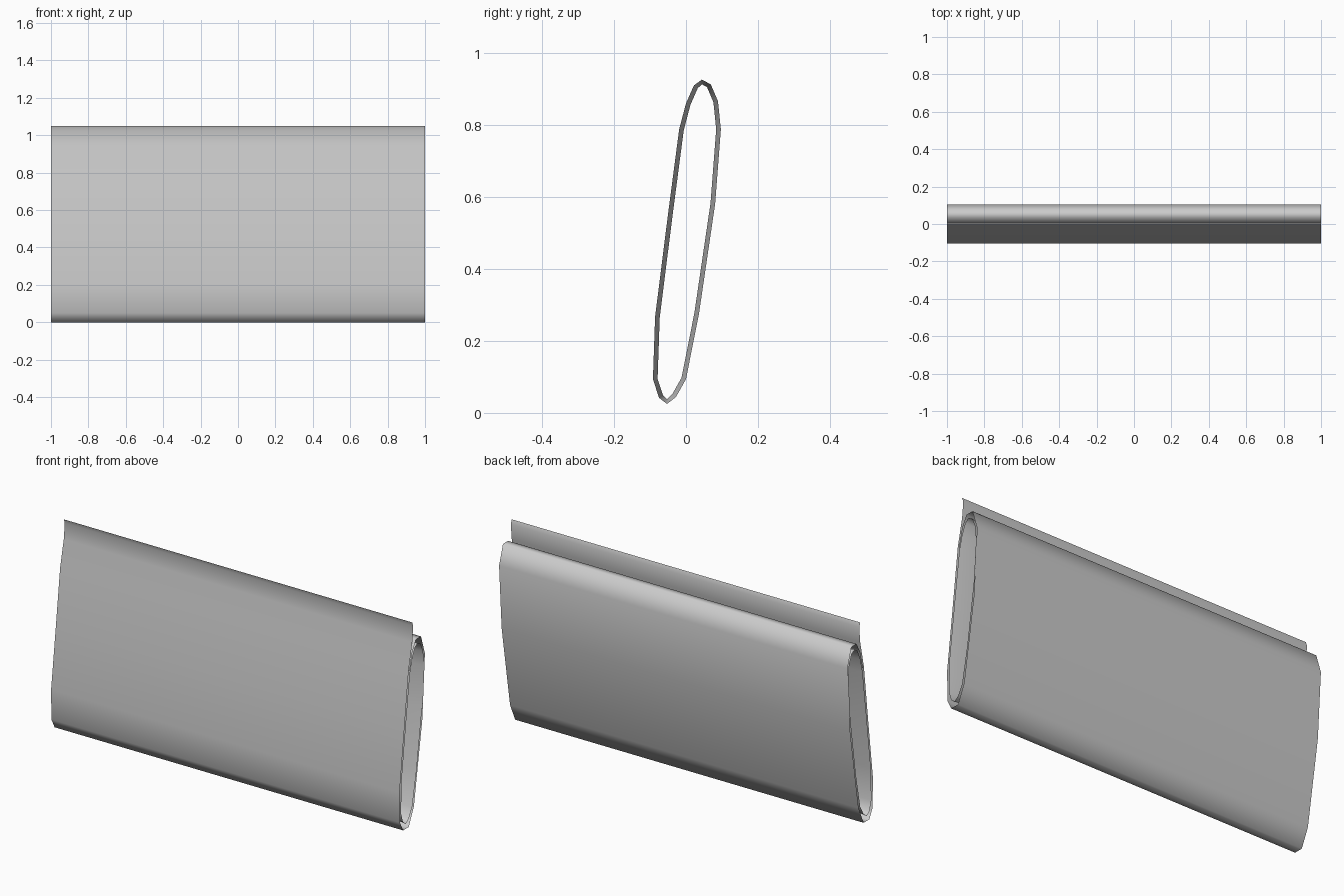
import bpy
from mathutils import Vector

if "Cube" in bpy.data.objects:
    bpy.data.objects.remove(bpy.data.objects["Cube"])


def loft(name, rings, closed):
    """Skin a row of (x, [(y, z), ...]) sections into one smooth sheet."""
    n = len(rings[0][1])
    verts = [(x, y, z) for x, pts in rings for y, z in pts]
    faces = []
    for r in range(len(rings) - 1):
        for i in range(n if closed else n - 1):
            a, b = r * n + i, r * n + (i + 1) % n
            faces.append((a, b, b + n, a + n))
    mesh = bpy.data.meshes.new(name)
    mesh.from_pydata(verts, [], faces)
    mesh.update()
    mesh.shade_smooth()
    obj = bpy.data.objects.new(name, mesh)
    bpy.context.collection.objects.link(obj)
    return obj


def inset(pts, d):
    """Move a closed clockwise section inward by d."""
    out = []
    for i, p in enumerate(pts):
        t = Vector(pts[(i + 1) % len(pts)]) - Vector(pts[i - 1])
        t.normalize()
        out.append((p[0] + t.y * d, p[1] - t.x * d))
    return out


# Outer wrap: thin sheet from the upright flap, down the front, around and back up
wrap = [(0.0, 1.05), (0.008, 1.028), (0.0, 0.947), (-0.03, 0.81),
        (-0.066, 0.51), (-0.104, 0.205), (-0.101, 0.05), (-0.075, 0.0),
        (-0.028, 0.0), (0.014, 0.092), (0.083, 0.517), (0.104, 0.85),
        (0.072, 0.95), (0.03, 0.95), (0.0, 0.895), (-0.022, 0.805)]
loft("outer_wrap", [(-1, wrap), (1, wrap)], False)

# Inner lining: open flattened tube, slightly flared at both ends
tube = [(0.044, 0.927), (0.069, 0.914), (0.089, 0.867), (0.097, 0.789),
        (0.081, 0.581), (0.036, 0.275), (0.0, 0.094), (-0.028, 0.044),
        (-0.053, 0.025), (-0.075, 0.042), (-0.092, 0.094), (-0.086, 0.267),
        (-0.05, 0.553), (-0.019, 0.789), (0.0, 0.861), (0.022, 0.911)]
waist = inset(tube, 0.013)
loft("inner_lining", [(-1, tube), (-0.9, waist), (0.9, waist), (1, tube)], True)
